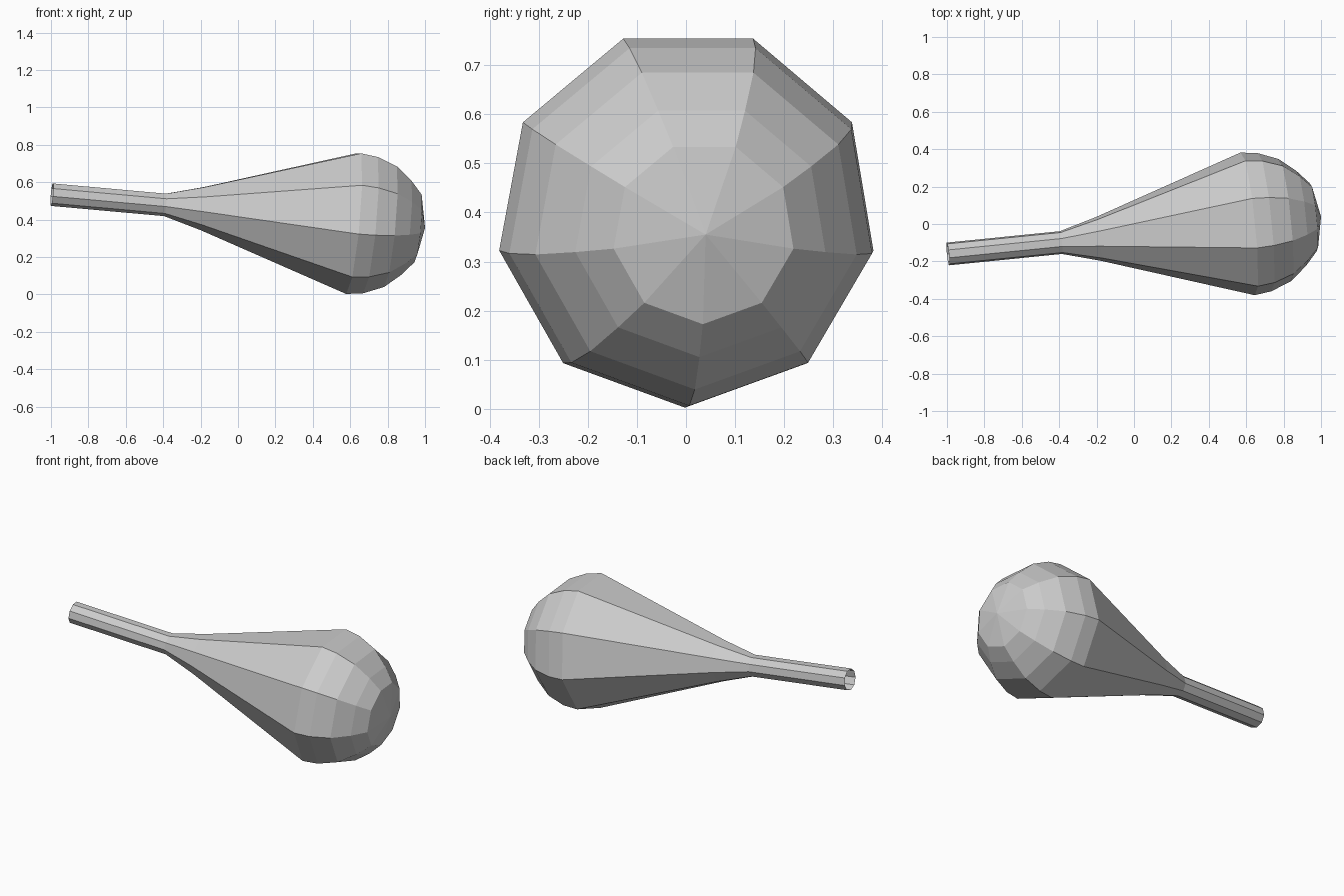
import bpy, bmesh, math
from mathutils import Vector

if "Cube" in bpy.data.objects:
    bpy.data.objects.remove(bpy.data.objects["Cube"])

SIDES = 9
START = Vector((-0.995, -0.160, 0.535))
TIP = Vector((1.0, 0.040, 0.355))

# Straight, slightly tilted axis and the two directions across it
axis = (TIP - START).normalized()
down = Vector((0, 0, -1))
down = (down - axis * down.dot(axis)).normalized()
side = axis.cross(down)

# Profile: (x position of the ring centre, radius), stem to rounded head
profile = [(-0.995, 0.062), (-0.39, 0.062), (-0.19, 0.119), (0.613, 0.389),
           (0.703, 0.377), (0.81, 0.334), (0.897, 0.260), (0.96, 0.187)]


def ring(bm, x, radius):
    centre = START.lerp(TIP, (x - START.x) / (TIP.x - START.x))
    angles = [2 * math.pi * i / SIDES for i in range(SIDES)]
    return [bm.verts.new(centre + radius * (math.cos(a) * down + math.sin(a) * side))
            for a in angles]


# Bulb: stem left open at its end, head closed by a fan at the tip
bm = bmesh.new()
rings = [ring(bm, x, r) for x, r in profile]
for a, b in zip(rings, rings[1:]):
    for i in range(SIDES):
        j = (i + 1) % SIDES
        bm.faces.new((a[i], a[j], b[j], b[i]))
tip = bm.verts.new(TIP)
for i in range(SIDES):
    bm.faces.new((rings[-1][i], rings[-1][(i + 1) % SIDES], tip))
bmesh.ops.recalc_face_normals(bm, faces=bm.faces)

mesh = bpy.data.meshes.new("bulb_with_stem")
bm.to_mesh(mesh)
bm.free()
bpy.context.collection.objects.link(bpy.data.objects.new("bulb_with_stem", mesh))
